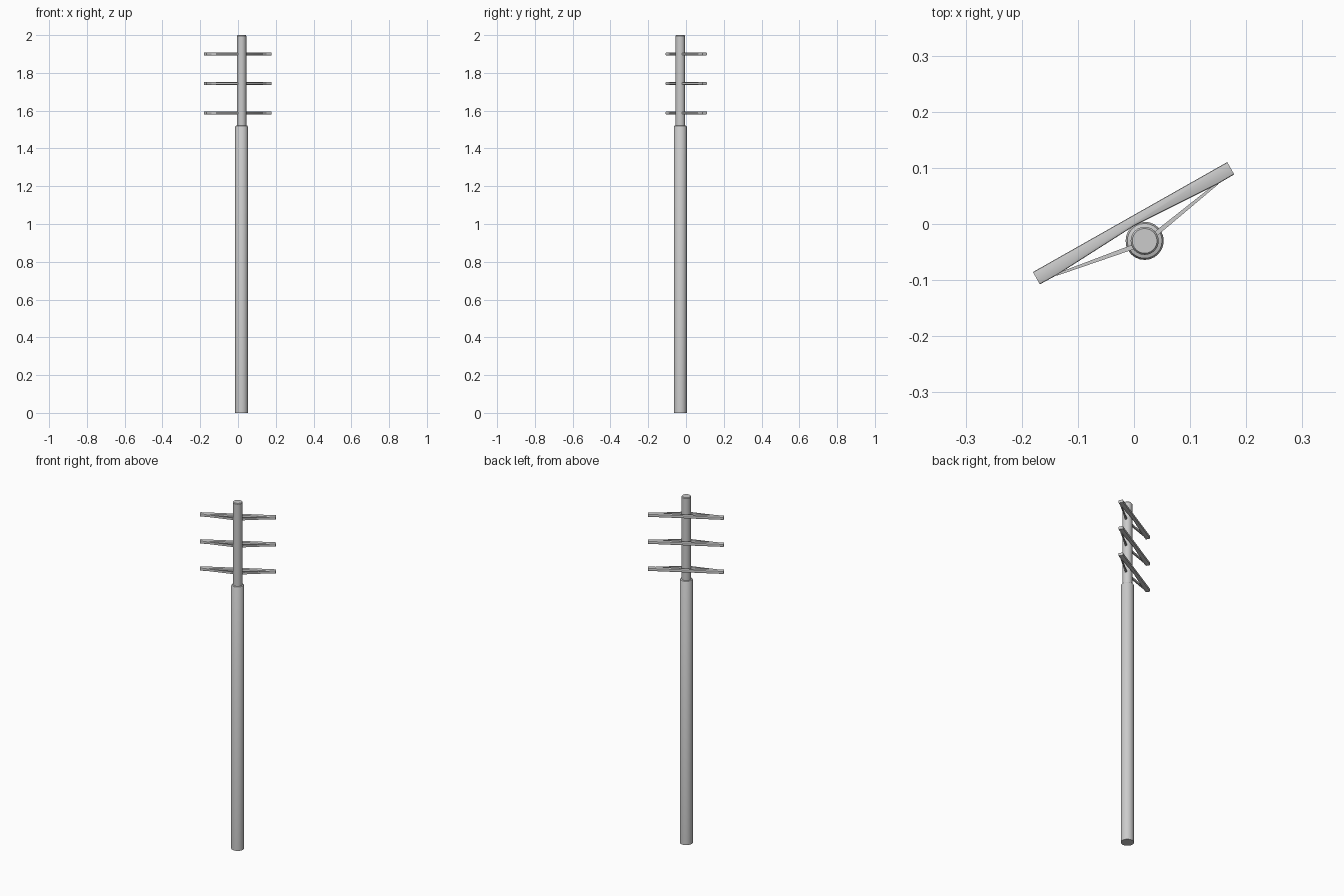
import bpy, bmesh, math
from mathutils import Matrix

if "Cube" in bpy.data.objects:
    bpy.data.objects.remove(bpy.data.objects["Cube"])

ANGLE = math.radians(29.5)      # heading of the crossarms
POLE = (0.019, -0.030)          # pole axis
TURN = Matrix.Rotation(ANGLE, 4, 'Z')


def finish(name, bm):
    bmesh.ops.recalc_face_normals(bm, faces=bm.faces)
    me = bpy.data.meshes.new(name)
    bm.to_mesh(me)
    bm.free()
    ob = bpy.data.objects.new(name, me)
    bpy.context.collection.objects.link(ob)
    bpy.context.view_layer.objects.active = ob
    ob.select_set(True)
    bpy.ops.object.shade_smooth_by_angle(angle=math.radians(35))
    ob.select_set(False)
    return ob


def lathe(name, profile, sides=24):
    bm = bmesh.new()
    rings = [[bm.verts.new((POLE[0] + r * math.cos(2 * math.pi * i / sides),
                            POLE[1] + r * math.sin(2 * math.pi * i / sides), z))
              for i in range(sides)] for r, z in profile]
    for a, b in zip(rings, rings[1:]):
        for i in range(sides):
            j = (i + 1) % sides
            bm.faces.new((a[i], a[j], b[j], b[i]))
    bm.faces.new(rings[0][::-1])
    bm.faces.new(rings[-1])
    return finish(name, bm)


def plate(name, outline, z, height, bevel=0.0):
    # extrude a plan outline, then turn it to the crossarm heading
    bm = bmesh.new()
    face = bm.faces.new([bm.verts.new((u, n, z - height / 2)) for u, n in outline])
    res = bmesh.ops.extrude_face_region(bm, geom=[face])
    top = [g for g in res['geom'] if isinstance(g, bmesh.types.BMVert)]
    bmesh.ops.translate(bm, verts=top, vec=(0, 0, height))
    if bevel:
        long_edges = [e for e in bm.edges
                      if abs(e.verts[0].co.z - e.verts[1].co.z) < 1e-5
                      and abs(e.verts[0].co.x - e.verts[1].co.x) > 0.01]
        bmesh.ops.bevel(bm, geom=long_edges, offset=bevel, segments=2,
                        profile=0.5, affect='EDGES')
    bmesh.ops.transform(bm, matrix=TURN, verts=bm.verts)
    return finish(name, bm)


# stepped round pole
lathe("pole", [(0.034, 0), (0.034, 1.515), (0.031, 1.52), (0.025, 1.522),
               (0.025, 1.996), (0.022, 2.0)])

# three crossarms, slimmer in the middle, each with a pair of braces
arm = [(-0.199, 0.0142), (0.199, 0.0142), (0.199, -0.011), (0.165, -0.0115),
       (0, -0.003), (-0.165, -0.0115), (-0.199, -0.011)]
for k, z in enumerate((1.90, 1.744, 1.588), 1):
    plate(f"crossarm_{k}", arm, z, 0.016, 0.003)
    for side, label in ((-1, "left"), (1, "right")):
        brace = [(side * 0.174, -0.007), (side * 0.165, -0.0125),
                 (side * 0.012, -0.041), (side * 0.012, -0.032)]
        plate(f"brace_{label}_{k}", brace, z, 0.012)
